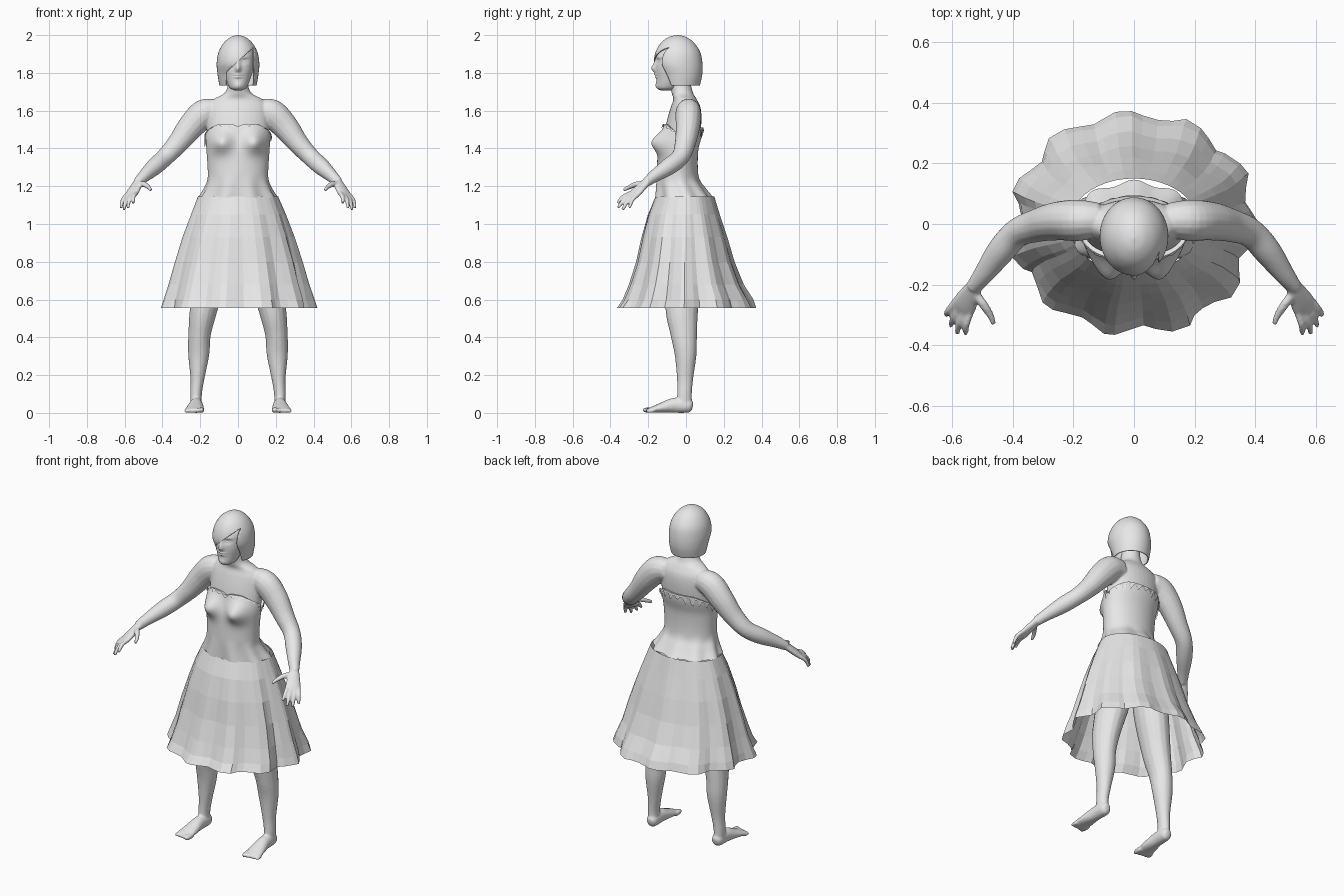
import bpy, bmesh, math, random
from mathutils import Vector

random.seed(4)
if "Cube" in bpy.data.objects:
    bpy.data.objects.remove(bpy.data.objects["Cube"])

grey = bpy.data.materials.new("plain grey")
grey.use_nodes = True
COLOUR = (0.8, 0.8, 0.8, 1)
grey.diffuse_color = COLOUR
grey.node_tree.nodes["Principled BSDF"].inputs["Base Color"].default_value = COLOUR


def finish(name, bm, smooth=True):
    """Turn a bmesh into a named object."""
    bmesh.ops.recalc_face_normals(bm, faces=bm.faces)
    for f in bm.faces:
        f.smooth = smooth
    mesh = bpy.data.meshes.new(name)
    bm.to_mesh(mesh)
    bm.free()
    mesh.materials.append(grey)
    ob = bpy.data.objects.new(name, mesh)
    bpy.context.collection.objects.link(ob)
    return ob


def spline(rows, steps):
    """Catmull-Rom interpolation of rows of numbers."""
    out = []
    for i in range(len(rows) - 1):
        a, b, c, d = (rows[max(i - 1, 0)], rows[i], rows[i + 1], rows[min(i + 2, len(rows) - 1)])
        for k in range(steps):
            t = k / steps
            out.append([q + t / 2 * (r - p + t * (2 * p - 5 * q + 4 * r - s + t * (3 * (q - r) + s - p)))
                        for p, q, r, s in zip(a, b, c, d)])
    return out + [list(rows[-1])]


def skin(bm, rings, caps=True):
    """Bridge rings of points with quads."""
    vs = [[bm.verts.new(p) for p in ring] for ring in rings]
    n = len(vs[0])
    for lo, hi in zip(vs, vs[1:]):
        for j in range(n):
            k = (j + 1) % n
            bm.faces.new((lo[j], lo[k], hi[k], hi[j]))
    if caps:
        bm.faces.new(vs[0])
        bm.faces.new(vs[-1])


def ellipse(centre, u, v, n):
    return [centre + u * math.cos(a) + v * math.sin(a)
            for a in (math.tau * j / n for j in range(n))]


def stack(bm, rows, n=32, steps=5, caps=True):
    """Level ellipses, rows are z, centre y, half width, half depth."""
    skin(bm, [ellipse(Vector((0, cy, z)), Vector((max(rx, .001), 0, 0)), Vector((0, max(ry, .001), 0)), n)
              for z, cy, rx, ry in spline(rows, steps)], caps)


def limb(bm, rows, ref=(0, 1, 0), n=16, steps=5):
    """Mirrored pair of tubes, rows are x, y, z, half width, half depth."""
    pts = spline(rows, steps)
    for side in (1, -1):
        rings = []
        for i, (x, y, z, ru, rv) in enumerate(pts):
            t = Vector(pts[min(i + 1, len(pts) - 1)][:3]) - Vector(pts[max(i - 1, 0)][:3])
            u = Vector(ref).cross(t).normalized()
            v = t.normalized().cross(u)
            ring = ellipse(Vector((x, y, z)), u * max(ru, .002), v * max(rv, .002), n)
            rings.append([Vector((side * p.x, p.y, p.z)) for p in ring])
        skin(bm, rings)


def bump(p, x, z, sx, sz, depth):
    """Push a front point forward around a mirrored spot."""
    fall = ((abs(p.x) - x) / sx) ** 2 + ((p.z - z) / sz) ** 2
    p.y -= depth * math.exp(-fall / 2)


# Body: torso, arms, hands, legs and feet fused into one skin
bm = bmesh.new()
stack(bm, [(.86, 0, .12, .09), (.93, 0, .18, .12), (1.02, -.02, .185, .13), (1.15, -.03, .165, .115),
           (1.25, -.045, .15, .1), (1.38, -.04, .157, .096), (1.48, -.02, .163, .096),
           (1.56, -.008, .165, .09), (1.62, -.002, .16, .078), (1.66, -.005, .13, .062),
           (1.69, -.018, .075, .057), (1.73, -.028, .055, .056), (1.8, -.035, .052, .055)])
limb(bm, [(.11, .015, 1.6, .06, .055), (.18, .012, 1.585, .075, .068), (.25, .01, 1.515, .07, .064),
          (.32, -.005, 1.425, .056, .055), (.385, -.03, 1.355, .048, .048), (.44, -.09, 1.305, .046, .046),
          (.495, -.165, 1.255, .034, .034), (.53, -.21, 1.22, .027, .024)])
PALM = (-.455, .465, -.72)
limb(bm, [(.52, -.195, 1.235, .024, .02), (.54, -.232, 1.2, .035, .02), (.56, -.268, 1.165, .043, .018),
          (.572, -.288, 1.145, .038, .013)], PALM)
ACROSS = Vector((.8, .55, -.15))
FINGERTIPS = [(.555, -.362, 1.11), (.583, -.36, 1.085), (.604, -.335, 1.075), (.62, -.3, 1.085)]
for i, tip in enumerate(FINGERTIPS):
    base = Vector((.563, -.272, 1.16)) + ACROSS * (i - 1.5) * .021
    mid = base.lerp(Vector(tip), .5) + Vector((.006, -.006, .008))
    limb(bm, [(*base, .012, .012), (*mid, .0115, .0115), (*tip, .009, .009)], PALM, 10)
limb(bm, [(.53, -.22, 1.215, .014, .014), (.497, -.265, 1.21, .016, .014),
          (.474, -.3, 1.195, .012, .012), (.462, -.33, 1.18, .009, .009)], PALM, 10)
limb(bm, [(.1, 0, 1, .085, .1), (.13, -.01, .8, .092, .105), (.18, -.022, .56, .074, .088),
          (.203, -.012, .42, .06, .071), (.208, -.002, .31, .056, .058), (.215, -.005, .18, .037, .043),
          (.222, -.008, .1, .031, .039), (.222, -.01, .04, .03, .042)])
limb(bm, [(.22, .036, .034, .014, .018), (.22, .015, .037, .032, .036), (.222, -.06, .04, .036, .04),
          (.226, -.13, .027, .046, .027), (.23, -.175, .018, .05, .017), (.23, -.198, .014, .045, .012)],
     (0, 0, 1))
for i in range(5):
    x, r = .192 + .02 * i, .015 - .0012 * i
    limb(bm, [(x, -.17, r, r, r), (x + .002, -.205, r, r, r), (x + .003, -.228 + .007 * i, r, r * .6, r * .6)],
         (0, 0, 1), 10)
body = finish("body", bm)
fuse = body.modifiers.new("fuse", 'REMESH')
fuse.mode = 'VOXEL'
fuse.voxel_size = .006
fuse.use_smooth_shade = True
relax = body.modifiers.new("relax", 'SMOOTH')
relax.factor = .5
relax.iterations = 4

# Face with sculpted nose, eyes, lips and chin
bm = bmesh.new()
stack(bm, [(1.708, -.105, .02, .03), (1.722, -.098, .045, .055), (1.77, -.083, .066, .074),
           (1.83, -.07, .082, .09), (1.9, -.058, .084, .094), (1.95, -.05, .055, .06)], 96, 14)
FEATURES = [(0, 1.822, .01, .014, .02), (0, 1.85, .008, .02, .01), (.034, 1.862, .014, .009, -.01),
            (.034, 1.86, .009, .004, .005), (.035, 1.884, .018, .005, .004), (0, 1.79, .016, .004, .008),
            (0, 1.778, .014, .004, .008), (0, 1.784, .02, .002, -.004), (0, 1.732, .016, .012, .006)]
for v in bm.verts:
    if v.co.y < -.08:
        for spot in FEATURES:
            bump(v.co, *spot)
finish("face", bm)

# Bobbed hair, cut open under a slanted fringe
bm = bmesh.new()
stack(bm, [(1.732, -.025, .098, .098), (1.79, -.028, .108, .114), (1.85, -.041, .113, .128),
           (1.91, -.043, .103, .118), (1.96, -.045, .075, .087), (1.99, -.045, .038, .046),
           (2, -.045, .004, .005)], 64, 6, False)
SLANT = Vector((.1, 0, -.11))
CORNER = Vector((-.055, 0, 1.81))
for point, normal in ((CORNER, SLANT), (Vector((-.062, 0, 0)), (1, 0, 0)), (Vector((.083, 0, 0)), (1, 0, 0))):
    bmesh.ops.bisect_plane(bm, geom=bm.verts[:] + bm.edges[:] + bm.faces[:], plane_co=point, plane_no=normal)
opening = []
for f in bm.faces:
    c = f.calc_center_median()
    if c.y < -.07 and -.062 < c.x < .083 and (c - CORNER).dot(SLANT) > 0:
        opening.append(f)
bmesh.ops.delete(bm, geom=opening, context='FACES')
bmesh.ops.holes_fill(bm, edges=[e for e in bm.edges if e.is_boundary and all(v.co.z > 1.99 for v in e.verts)])
hair = finish("hair", bm)
shell = hair.modifiers.new("thickness", 'SOLIDIFY')
shell.thickness = .006
shell.offset = -1

# Strapless bodice with a curved top edge and flared hem
BODICE = spline([(1.14, -.012, .207, .15), (1.19, -.03, .178, .13), (1.25, -.045, .16, .112),
                 (1.38, -.042, .166, .106), (1.47, -.022, .172, .106), (1.55, -.012, .168, .1)], 8)


def bodice_point(a, z, gap=0):
    for lo, hi in zip(BODICE, BODICE[1:]):
        if z <= hi[0]:
            break
    t = (z - lo[0]) / (hi[0] - lo[0])
    cy, rx, ry = (p + t * (q - p) for p, q in zip(lo[1:], hi[1:]))
    fold = gap + .008 * math.sin(9 * a) * max(0, 1 - (z - 1.14) / .12)
    p = Vector(((rx + fold) * math.cos(a), cy + (ry + fold) * math.sin(a), z))
    if p.y < cy:
        bump(p, .09, 1.435, .04, .04, .06)
    return p


def bodice_top(a):
    top = 1.465 + .062 * min(1, abs(math.sin(a)) * 1.2)
    if math.sin(a) < 0:
        return top - .012 * math.exp(-(math.cos(a) / .13) ** 2)
    return top - .02


bm = bmesh.new()
COLS, ROWS = 96, 36
angles = [math.tau * j / COLS for j in range(COLS)]
skin(bm, [[bodice_point(a, 1.14 + (bodice_top(a) - 1.14) * i / ROWS) for a in angles]
          for i in range(ROWS + 1)], False)
finish("bodice", bm)

# Ragged lace hanging from the top edge of the bodice
bm = bmesh.new()
drops = [random.uniform(.02, .055) if j % 4 < 2 else .008 for j in range(COLS)]
drops = [d if math.sin(a) > -.2 else d * .25 for d, a in zip(drops, angles)]
skin(bm, [[bodice_point(a, bodice_top(a) - d, .008) for a, d in zip(angles, drops)],
          [bodice_point(a, bodice_top(a) + .003, .005) for a in angles],
          [bodice_point(a, bodice_top(a), -.012) for a in angles]], False)
finish("lace_trim", bm, False)

# Pleated, faceted skirt: z, half width, front depth, back depth
SKIRT = [(1.145, .213, .162, .15), (1.05, .255, .205, .18), (.93, .302, .24, .22), (.8, .345, .27, .26),
         (.68, .382, .31, .31), (.6, .41, .345, .362), (.555, .425, .378, .382)]
PLEATS, PER = 11, 5
count = PLEATS * PER
turn = [math.tau * (j + random.uniform(-.25, .25)) / count for j in range(count)]
depth = [random.uniform(.7, 1.2) for _ in range(PLEATS + 1)]
rings = []
for i, (z, rx, front, back) in enumerate(SKIRT):
    t = i / (len(SKIRT) - 1)
    ring = []
    for j, a in enumerate(turn):
        wave = .5 - .5 * math.cos(math.tau * j / PER + .6)
        k = 1 - .11 * t ** .7 * wave * depth[j // PER] - random.uniform(0, .02) * t
        ry = back if math.sin(a) > 0 else front
        ring.append(Vector((rx * k * math.cos(a), ry * k * math.sin(a), z)))
    rings.append(ring)
bm = bmesh.new()
skin(bm, rings, False)
finish("skirt", bm, False)
